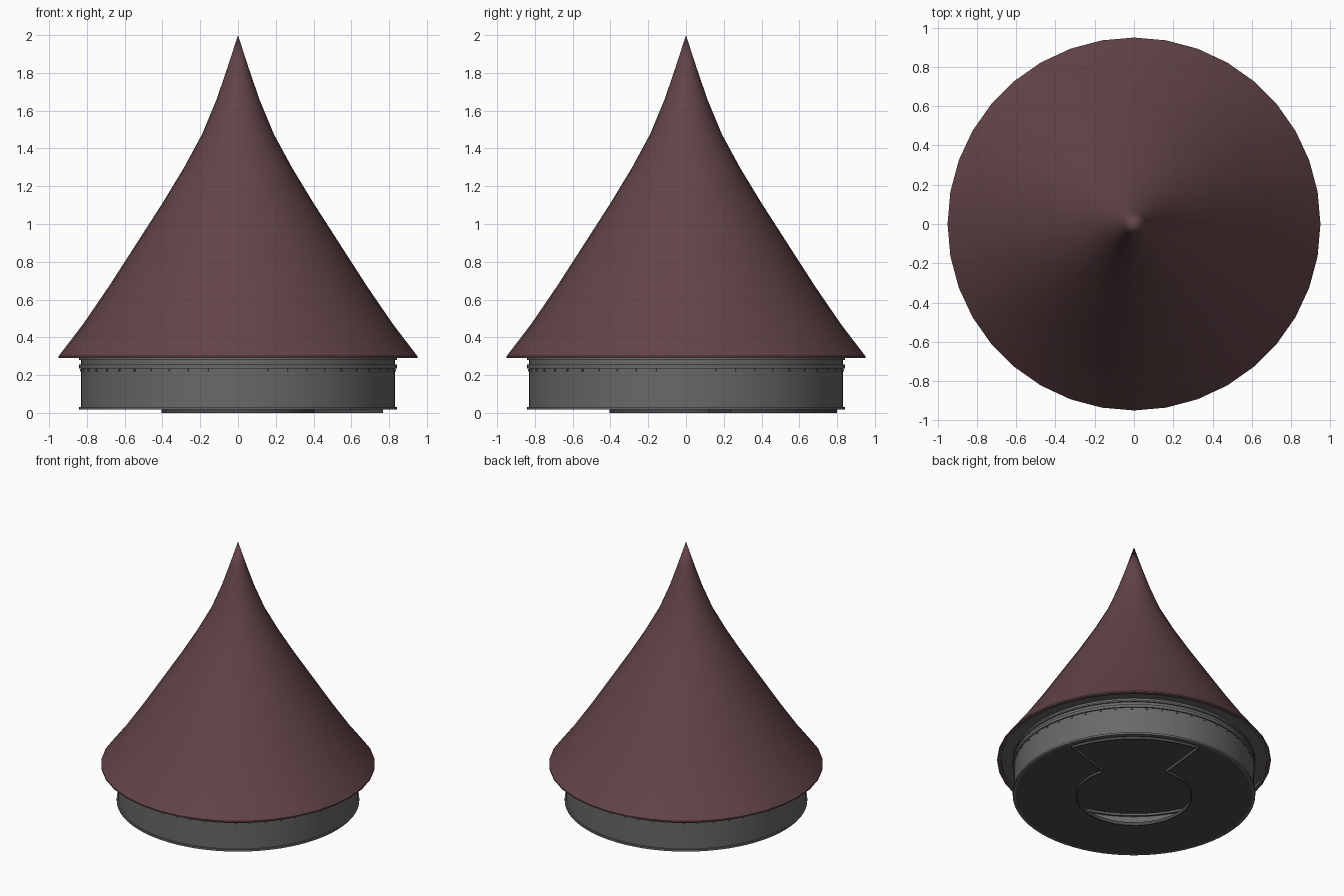
import bpy, bmesh, math
from math import cos, sin, radians, tau

if "Cube" in bpy.data.objects:
    bpy.data.objects.remove(bpy.data.objects["Cube"])

def material(name, rgb):
    m = bpy.data.materials.new(name)
    m.diffuse_color = (*rgb, 1)
    m.use_nodes = True
    m.node_tree.nodes["Principled BSDF"].inputs["Base Color"].default_value = m.diffuse_color
    return m

MAROON = material("maroon roof", (0.125, 0.058, 0.064))
GREY = material("grey metal", (0.14, 0.14, 0.14))
DARK = material("dark panel", (0.07, 0.07, 0.07))

def finish(name, bm, mat, smooth=True):
    bmesh.ops.remove_doubles(bm, verts=bm.verts, dist=1e-5)
    me = bpy.data.meshes.new(name)
    bm.to_mesh(me)
    bm.free()
    me.materials.append(mat)
    ob = bpy.data.objects.new(name, me)
    bpy.context.collection.objects.link(ob)
    if smooth:
        bpy.ops.object.select_all(action='DESELECT')
        ob.select_set(True)
        bpy.context.view_layer.objects.active = ob
        bpy.ops.object.shade_smooth_by_angle(angle=radians(35))
    return ob

def lathe(name, profile, mat, sides=36, closed=False):
    """Spin an (r, z) profile about the z axis."""
    bm = bmesh.new()
    rings = [[bm.verts.new((r * cos(tau * i / sides), r * sin(tau * i / sides), z))
              for i in range(sides)] for r, z in profile]
    pairs = list(zip(rings, rings[1:])) + ([(rings[-1], rings[0])] if closed else [])
    for a, b in pairs:
        for i in range(sides):
            j = (i + 1) % sides
            bm.faces.new((a[i], a[j], b[j], b[i]))
    bmesh.ops.remove_doubles(bm, verts=bm.verts, dist=1e-5)
    bmesh.ops.dissolve_degenerate(bm, edges=bm.edges, dist=1e-5)
    return finish(name, bm, mat)

# Flared roof with a thin edge
lathe("roof", [(0.935, 0.29), (0.95, 0.29), (0.95, 0.30), (0.82, 0.47), (0.68, 0.675),
               (0.535, 0.90), (0.40, 1.11), (0.285, 1.30), (0.19, 1.475), (0.115, 1.655),
               (0.055, 1.83), (0, 2.0)], MAROON)
# Underside of the eaves
lathe("eaves_lining", [(0.80, 0.31), (0.925, 0.31), (0.925, 0.29), (0.94, 0.29)], GREY)

# Drum wall and its bands
lathe("drum_wall", [(0.815, 0.02), (0.832, 0.02), (0.832, 0.34), (0.815, 0.34)], GREY, 72, True)
for name, z0, z1 in (("bottom_band", 0.017, 0.032), ("upper_band", 0.235, 0.257),
                     ("top_band", 0.28, 0.292)):
    lathe(name, [(0.82, z0), (0.842, z0), (0.842, z1), (0.82, z1)], GREY, 72, True)

# Ceiling inside the drum
bm = bmesh.new()
bmesh.ops.create_circle(bm, cap_ends=True, segments=72, radius=0.82)
bmesh.ops.translate(bm, verts=bm.verts, vec=(0, 0, 0.335))
bmesh.ops.reverse_faces(bm, faces=bm.faces)
finish("ceiling", bm, DARK, False)

# Floor ring with a keyhole opening: round hole plus a wedge to the rim
A0, A1, HOLE, REACH, RIM = radians(17.5), radians(84), 0.40, 0.80, 0.83
def arc(a, b, n):
    return [a + (b - a) * i / n for i in range(n + 1)]
wedge, rest = arc(A0, A1, 14), arc(A1, A0 + tau, 60)
bm = bmesh.new()
for angles, inner in ((wedge, REACH), (rest, HOLE)):
    for a, b in zip(angles, angles[1:]):
        pts = [(inner, a), (inner, b), (RIM, b), (RIM, a)]
        bm.faces.new([bm.verts.new((r * cos(t), r * sin(t), 0.018)) for r, t in pts])
finish("floor", bm, DARK, False)

# Thin lip hanging around the keyhole
outline = [(REACH, t) for t in wedge] + [(HOLE, t) for t in rest]
bm = bmesh.new()
for (r, a), (s, b) in zip(outline, outline[1:] + outline[:1]):
    bm.faces.new([bm.verts.new((q * cos(t), q * sin(t), z))
                  for q, t, z in ((r, a, 0.0), (s, b, 0.0), (s, b, 0.025), (r, a, 0.025))])
lip = finish("opening_lip", bm, DARK, False)
mod = lip.modifiers.new("thickness", 'SOLIDIFY')
mod.thickness = 0.008
mod.offset = 0

# Rivets under the upper band
bm = bmesh.new()
for i in range(48):
    t = tau * (i + 0.5) / 48
    vs = bmesh.ops.create_cube(bm, size=0.012)["verts"]
    bmesh.ops.translate(bm, verts=vs, vec=(0.832, 0, 0.226))
    for v in vs:
        x, y = v.co.x, v.co.y
        v.co.x, v.co.y = x * cos(t) - y * sin(t), x * sin(t) + y * cos(t)
finish("rivets", bm, GREY, False)
